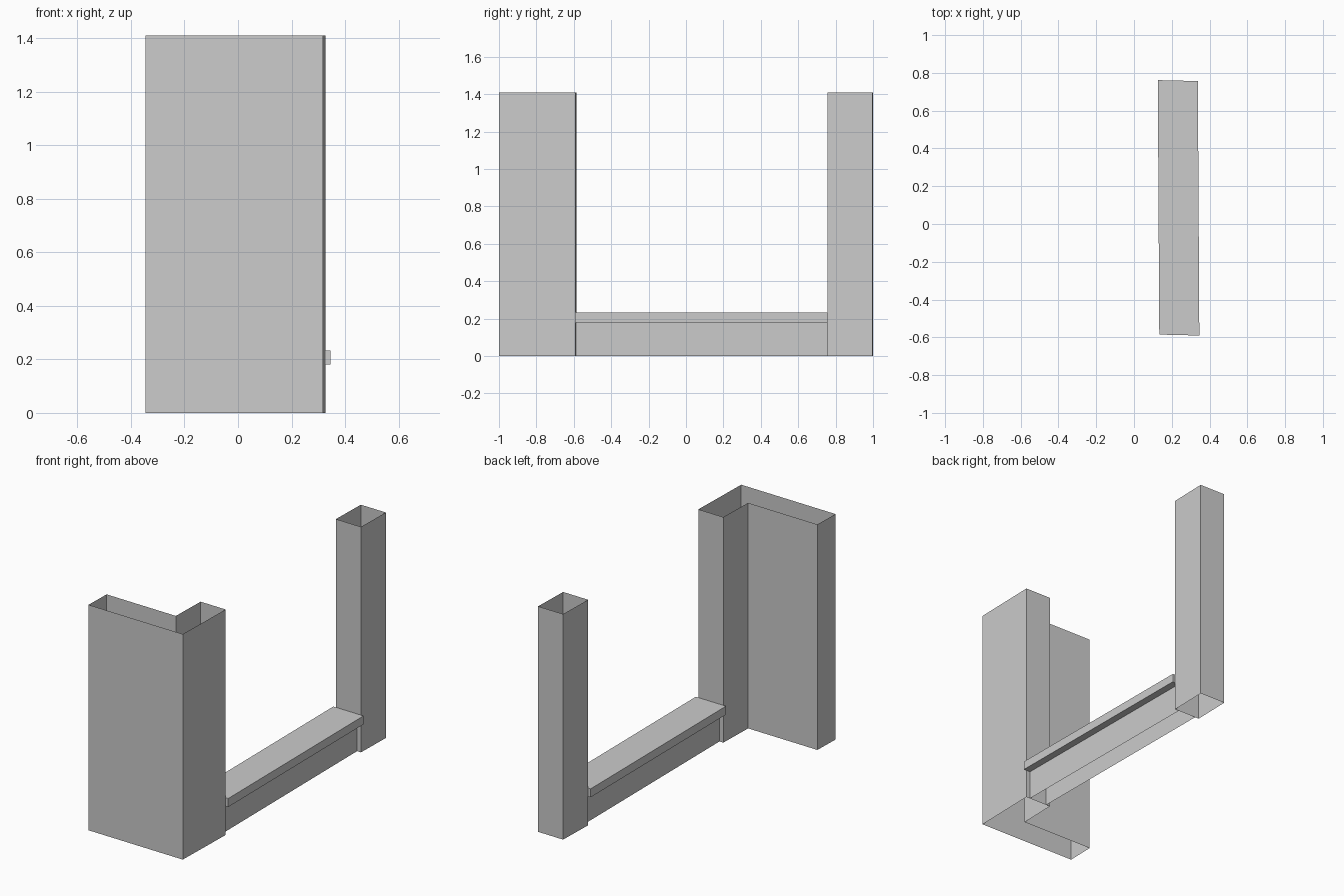
import bpy, bmesh
from mathutils import Vector

if "Cube" in bpy.data.objects:
    bpy.data.objects.remove(bpy.data.objects["Cube"])

TILT = 0.024   # the plan is turned very slightly clockwise
HEIGHT = 1.41


def extrude(name, pts, z0, z1, caps=False, skip=()):
    """Vertical walls along a closed plan outline, optionally capped."""
    bm = bmesh.new()
    lo = [bm.verts.new((p[0], p[1], z0)) for p in pts]
    hi = [bm.verts.new((p[0], p[1], z1)) for p in pts]
    n = len(pts)
    for i in range(n):
        if i not in skip:
            j = (i + 1) % n
            bm.faces.new((lo[i], lo[j], hi[j], hi[i]))
    if caps:
        bm.faces.new(lo[::-1])
        bm.faces.new(hi)
    else:
        bmesh.ops.delete(bm, geom=[v for v in bm.verts if not v.link_faces], context='VERTS')
    me = bpy.data.meshes.new(name)
    bm.to_mesh(me)
    bm.free()
    ob = bpy.data.objects.new(name, me)
    bpy.context.collection.objects.link(ob)
    return ob


def plan(origin, local):
    """Local (along, depth) offsets turned by the plan tilt."""
    o = Vector(origin)
    return [o + Vector((u + TILT * v, v - TILT * u)) for u, v in local]


# Front wall with its return, an L-shaped open shell (origin: front right corner)
corner = plan((0.318, -1.0), [(-0.663, 0), (0, 0), (0, 0.41), (-0.176, 0.41),
                              (-0.176, 0.173), (-0.663, 0.173)])
extrude("corner_wall", corner, 0, HEIGHT)

# Far pillar, an open shell (origin: front right corner)
pillar = plan((0.320, 0.757), [(-0.176, 0), (0, 0), (0, 0.239), (-0.176, 0.239)])
extrude("far_pillar", pillar, 0, HEIGHT)

# Low wall and sill span between the two facing pillar sides
near_l, near_r = corner[3], corner[2]
far_l, far_r = pillar[0], pillar[1]


def span(overhang):
    k = overhang / 0.176
    return [near_l.lerp(near_r, -k), near_r.lerp(near_l, -k),
            far_r.lerp(far_l, -k), far_l.lerp(far_r, -k)]


extrude("low_wall", span(-0.027), 0, 0.18, skip=(0, 2))
extrude("sill", span(0.018), 0.18, 0.233, caps=True)
